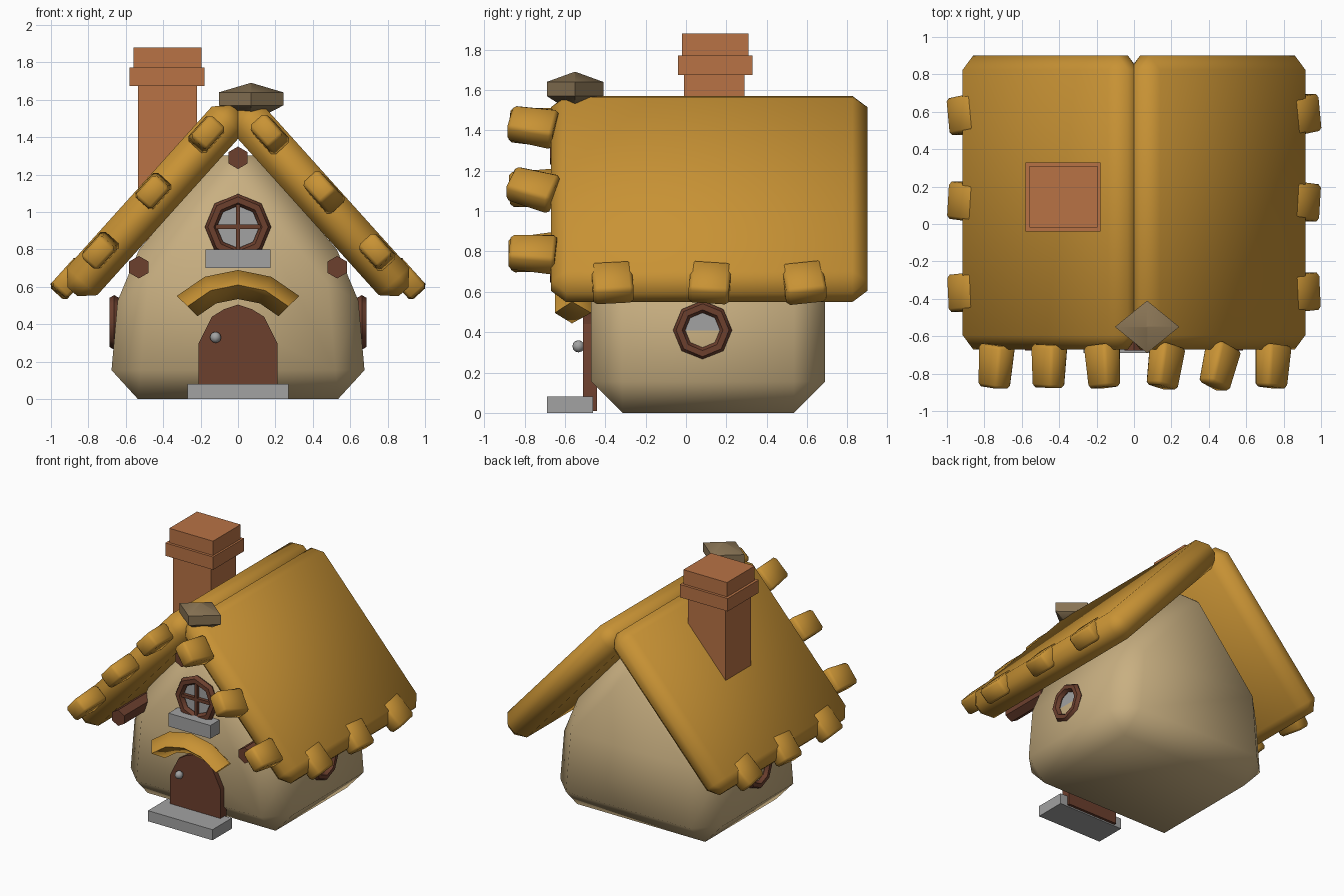
import bpy, bmesh, math
from mathutils import Matrix, Vector

if "Cube" in bpy.data.objects:
    bpy.data.objects.remove(bpy.data.objects["Cube"])

def mat(name, rgb):
    m = bpy.data.materials.new(name)
    m.diffuse_color = (*rgb, 1)
    m.use_nodes = True
    m.node_tree.nodes["Principled BSDF"].inputs["Base Color"].default_value = m.diffuse_color
    return m

THATCH = mat("golden thatch", (0.58, 0.29, 0.035))
WALL = mat("tan plaster", (0.58, 0.43, 0.22))
BRICK = mat("clay brick", (0.48, 0.17, 0.06))
WOOD = mat("dark brown wood", (0.15, 0.05, 0.027))
GREY = mat("grey stone", (0.36, 0.36, 0.36))
ROCK = mat("brown rock", (0.25, 0.175, 0.09))
SLOPE = math.radians(48)

def rot(deg, axis):
    return Matrix.Rotation(math.radians(deg), 4, axis)

def finish(name, bm, m, bevel=0, angle=50):
    if bevel:
        bmesh.ops.bevel(bm, geom=bm.edges[:], offset=bevel, segments=1,
                        affect='EDGES', clamp_overlap=True)
    bmesh.ops.recalc_face_normals(bm, faces=bm.faces)
    me = bpy.data.meshes.new(name)
    bm.to_mesh(me)
    bm.free()
    me.materials.append(m)
    me.shade_smooth()
    me.set_sharp_from_angle(angle=math.radians(angle))
    ob = bpy.data.objects.new(name, me)
    bpy.context.collection.objects.link(ob)
    return ob

def box(name, size, loc, m, bevel=0, turn=Matrix(), taper=1, angle=50):
    bm = bmesh.new()
    bmesh.ops.create_cube(bm, size=1, matrix=Matrix.Diagonal((*size, 1)))
    for v in bm.verts:            # narrow the outer (-y) end
        if v.co.y < 0:
            v.co.x *= taper
            v.co.z *= taper
    bm.transform(Matrix.Translation(loc) @ turn)
    return finish(name, bm, m, bevel, angle)

def span(name, lo, hi, m, bevel=0):
    lo, hi = Vector(lo), Vector(hi)
    return box(name, hi - lo, (lo + hi) / 2, m, bevel, angle=40)

def extrude(name, pts, y0, y1, m, bevel=0, angle=50):
    bm = bmesh.new()
    f = bm.faces.new([bm.verts.new((x, y0, z)) for x, z in pts])
    ext = bmesh.ops.extrude_face_region(bm, geom=[f])
    for v in ext["geom"]:
        if isinstance(v, bmesh.types.BMVert):
            v.co.y = y1
    return finish(name, bm, m, bevel, angle)

def loft(name, rings, m, closed=False, angle=50):
    bm = bmesh.new()
    rows = [[bm.verts.new(p) for p in r] for r in rings]
    n = len(rows[0])
    pairs = list(zip(rows, rows[1:])) + ([(rows[-1], rows[0])] if closed else [])
    for a, b in pairs:
        for i in range(n):
            j = (i + 1) % n
            bm.faces.new((a[i], a[j], b[j], b[i]))
    if not closed:
        bm.faces.new(rows[0])
        bm.faces.new(rows[-1])
    return finish(name, bm, m, angle=angle)

def ngon(r, n, cx, cz):
    return [(cx + r * math.sin(2 * math.pi * i / n), cz + r * math.cos(2 * math.pi * i / n))
            for i in range(n)]

def ring_frame(name, major, minor, place):
    rings = []
    for i in range(8):
        a = i * math.pi / 4
        rings.append([place @ Vector(((major + minor * math.cos(b)) * math.cos(a),
                                      minor * math.sin(b),
                                      (major + minor * math.cos(b)) * math.sin(a)))
                      for b in (k * math.pi / 3 for k in range(6))])
    return loft(name, rings, WOOD, closed=True)

# House body: bevelled pentagon prism
extrude("house_body", [(-.69, 0), (.69, 0), (.63, .68), (0, 1.42), (-.63, .68)],
        -.47, .69, WALL, bevel=.155, angle=75)

# Roof slabs with thatch tufts on the eaves and front edges
for s, side in ((1, "right"), (-1, "left")):
    tilt = Matrix.Rotation(s * SLOPE, 4, 'Y')
    box("roof_" + side, (1.31, 1.57, .22), (s * .446, .115, 1.06), THATCH, .075, tilt, angle=60)
    yaws = (-12, -20, -5) if s > 0 else (5, -2, -6)
    for i, (x, z) in enumerate(((.165, 1.42), (.455, 1.11), (.74, .79))):
        box(f"front_tuft_{side}_{i}", (.18, .23, .13), (s * x, -.76, z), THATCH, .018,
            tilt @ rot(yaws[i], 'Z'), .88)
    for i, y in enumerate((-.365, .12, .585)):
        box(f"eave_tuft_{side}_{i}", (.2, .2, .12), (s * .895, y, .645), THATCH, .018,
            tilt @ rot((4, -5, 8)[i], 'Z'))

# Chimney
span("chimney_shaft", (-.535, -.01, .85), (-.22, .29, 1.7), BRICK)
span("chimney_band", (-.58, -.04, 1.675), (-.18, .33, 1.772), BRICK)
span("chimney_cap", (-.56, -.02, 1.77), (-.195, .31, 1.88), BRICK)

# Ridge rock: diamond with shallow pointed top and bottom
loft("ridge_rock", [[(.07 + .172 * k * x, -.55 + .14 * k * y, z)
                     for x, y in ((1, 0), (0, 1), (-1, 0), (0, -1))]
                    for k, z in ((.5, 1.525), (1, 1.57), (1, 1.64), (.02, 1.69))], ROCK, angle=40)

# Roof beam ends
for name, x, z in (("ridge", 0, 1.29), ("left", -.53, .705), ("right", .53, .705)):
    extrude("beam_" + name, ngon(.06, 6, x, z), -.675, -.3, WOOD)

# Door, knob and step
extrude("door", [(-.21, .01), (.21, .01), (.21, .3), (.14, .44), (.075, .48), (0, .505),
                 (-.075, .48), (-.14, .44), (-.21, .3)], -.51, -.44, WOOD, angle=30)
bm = bmesh.new()
bmesh.ops.create_uvsphere(bm, u_segments=8, v_segments=6, radius=.03,
                          matrix=Matrix.Translation((-.12, -.533, .33)))
finish("door_knob", bm, GREY)
span("door_step", (-.27, -.69, 0), (.27, -.46, .08), GREY)

# Thatched door canopy: diamond section swept along an arc
rings = []
for k in range(5):
    a = math.radians(-46 + 23 * k)
    rings.append([(r * math.sin(a), y, .235 + r * math.cos(a))
                  for r, y in ((.375, -.65), (.455, -.565), (.375, -.47), (.3, -.565))])
loft("door_canopy", rings, THATCH, angle=95)

# Front window with crossbars and sill
ring_frame("front_window_frame", .145, .032, Matrix.Translation((0, -.49, .92)))
extrude("front_window_glass", ngon(.14, 8, 0, .92), -.48, -.45, GREY)
span("front_window_bar_vertical", (-.012, -.505, .79), (.012, -.475, 1.05), WOOD)
span("front_window_bar_horizontal", (-.13, -.505, .908), (.13, -.475, .932), WOOD)
span("front_window_sill", (-.175, -.58, .7), (.175, -.44, .8), GREY)

# Side windows
for s, side in ((1, "right"), (-1, "left")):
    place = Matrix.Translation((s * .662, .082, .41)) @ rot(90, 'Z')
    ring_frame("side_window_frame_" + side, .116, .03, place)
    glass = extrude("side_window_glass_" + side, ngon(.11, 8, 0, 0), -.008, .008, GREY)
    glass.data.transform(Matrix.Translation((s * .646, .082, .41)) @ rot(90, 'Z'))
